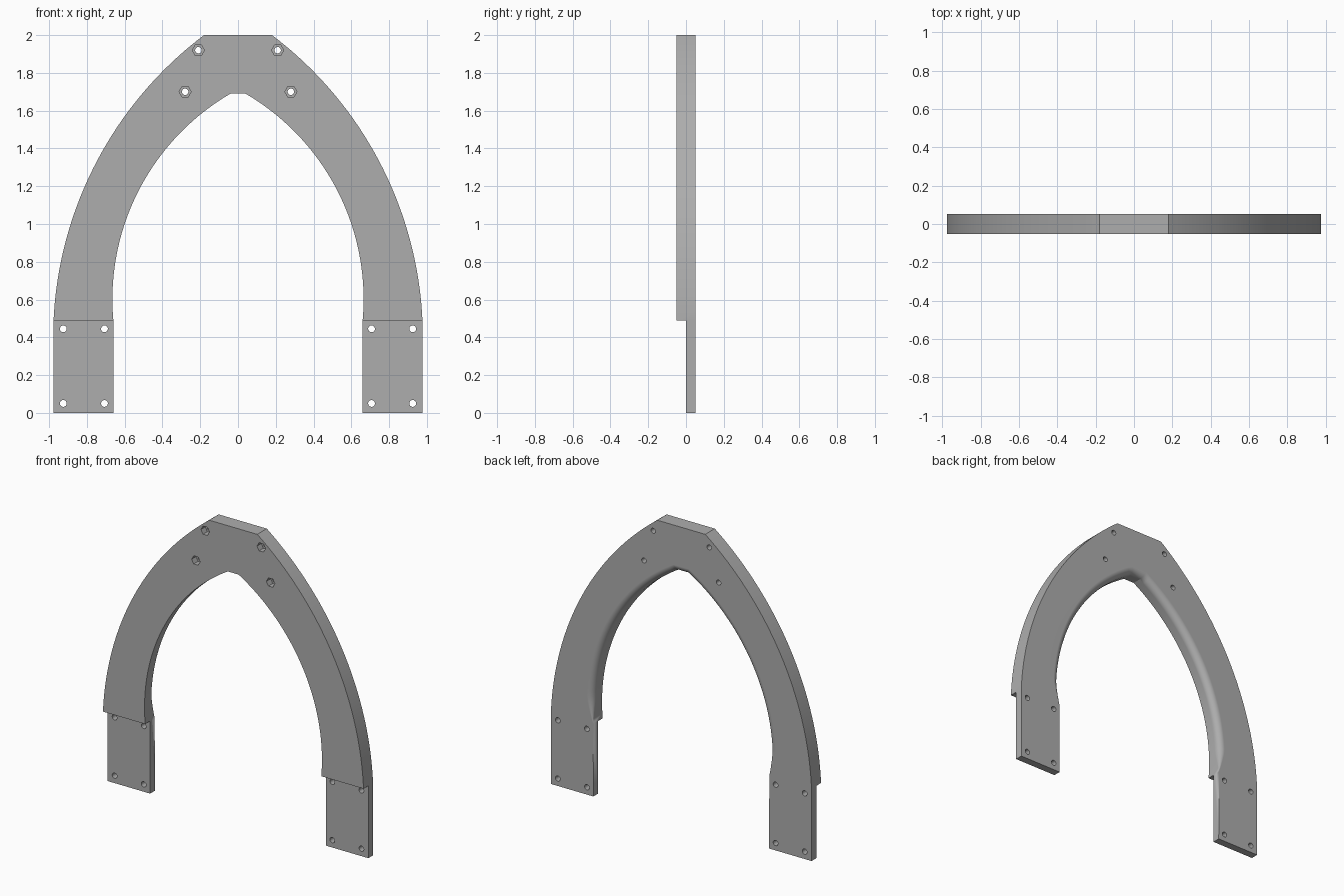
import bpy, bmesh, math
from mathutils import Vector

if "Cube" in bpy.data.objects:
    bpy.data.objects.remove(bpy.data.objects["Cube"])

HALF = 0.051       # half thickness of the plate
STEP = 0.49        # height where the half-thickness legs start
FILLET = 0.045     # rounding of the inner back edge
STEPS = 40

grey = bpy.data.materials.new("plain grey")
grey.use_nodes = True
grey.diffuse_color = (0.42, 0.42, 0.42, 1)
grey.node_tree.nodes["Principled BSDF"].inputs["Base Color"].default_value = (0.42, 0.42, 0.42, 1)


def arc(center, start, end):
    """Points on a circle arc in the x-z plane."""
    c, s, e = Vector(center), Vector(start) - Vector(center), Vector(end) - Vector(center)
    a, b = math.atan2(s.y, s.x), math.atan2(e.y, e.x)
    r0, r1 = s.length, e.length
    pts = []
    for i in range(STEPS + 1):
        t = i / STEPS
        ang, r = a + (b - a) * t, r0 + (r1 - r0) * t
        pts.append(c + Vector((math.cos(ang), math.sin(ang))) * r)
    return pts


def section(bm, inner, outer, r):
    """One cross-section of the arch, with its inner back corner rounded."""
    d = (outer - inner).normalized()
    ring = [(inner, -HALF), (outer, -HALF), (outer, HALF)]
    for k in range(7):
        a = math.pi / 2 * (1 - k / 6)
        ring.append((inner + d * r * (1 - math.cos(a)), HALF - r * (1 - math.sin(a))))
    return [bm.verts.new((p.x, y, p.y)) for p, y in ring]


# Stations up the left side, then mirrored down the right
inner = [Vector((0.659, 0))] + arc((-0.595, 0.6), (0.66, STEP), (0.04, 1.69))
outer = [Vector((0.9765, 0))] + arc((-1.0315, 0.398), (0.9765, STEP), (0.18, 2.0))
stations = []
for p, q in zip(inner, outer):
    fade = min(max((p.y - STEP) / 0.16, 0), 1)
    stations.append((p, q, FILLET * fade))
flip = lambda v: Vector((-v.x, v.y))
stations += [(flip(p), flip(q), r) for p, q, r in reversed(stations)]

bm = bmesh.new()
rings = [section(bm, *s) for s in stations]
for a, b in zip(rings, rings[1:]):
    for i in range(len(a)):
        j = (i + 1) % len(a)
        bm.faces.new((a[i], a[j], b[j], b[i]))
bm.faces.new(rings[0])
bm.faces.new(rings[-1])
bmesh.ops.remove_doubles(bm, verts=bm.verts, dist=1e-5)
bmesh.ops.recalc_face_normals(bm, faces=bm.faces)
mesh = bpy.data.meshes.new("arch_frame")
bm.to_mesh(mesh)
bm.free()
mesh.materials.append(grey)
arch = bpy.data.objects.new("arch_frame", mesh)
bpy.context.collection.objects.link(arch)


def cut(tool):
    """Subtract a cutter from the arch and remove it."""
    tool.hide_render = True
    tool.data.materials.append(grey)
    mod = arch.modifiers.new("cut", 'BOOLEAN')
    mod.operation, mod.solver, mod.object = 'DIFFERENCE', 'EXACT', tool
    bpy.ops.object.select_all(action='DESELECT')
    bpy.context.view_layer.objects.active = arch
    arch.select_set(True)
    bpy.ops.object.modifier_apply(modifier=mod.name)
    bpy.data.objects.remove(tool)


def drill(x, z, radius, y0, y1, sides):
    bpy.ops.mesh.primitive_cylinder_add(vertices=sides, radius=radius, depth=y1 - y0,
                                        location=(x, (y0 + y1) / 2, z),
                                        rotation=(math.pi / 2, math.pi / 6 if sides == 6 else 0, 0))
    cut(bpy.context.object)


# Lap joint: remove the front half of each leg
bpy.ops.mesh.primitive_cube_add(size=1, location=(0, -0.1, STEP - 0.5))
lap = bpy.context.object
lap.scale = (3, 0.2, 1)
bpy.context.view_layer.update()
cut(lap)

# Bolt holes in the legs, bolt holes with hexagonal nut pockets near the apex
for side in (-1, 1):
    for x in (0.707, 0.925):
        for z in (0.05, 0.445):
            drill(side * x, z, 0.018, -0.1, 0.1, 24)
    for x, z in ((0.21, 1.92), (0.28, 1.70)):
        drill(side * x, z, 0.017, -0.1, 0.1, 24)
        drill(side * x, z, 0.032, -0.1, -0.005, 6)

# Smooth curves, crisp edges, flat large faces
bpy.ops.object.select_all(action='DESELECT')
bpy.context.view_layer.objects.active = arch
arch.select_set(True)
bpy.ops.object.shade_smooth_by_angle(angle=math.radians(30))
weighted = arch.modifiers.new("weighted normals", 'WEIGHTED_NORMAL')
weighted.keep_sharp = True
weighted.weight = 100
